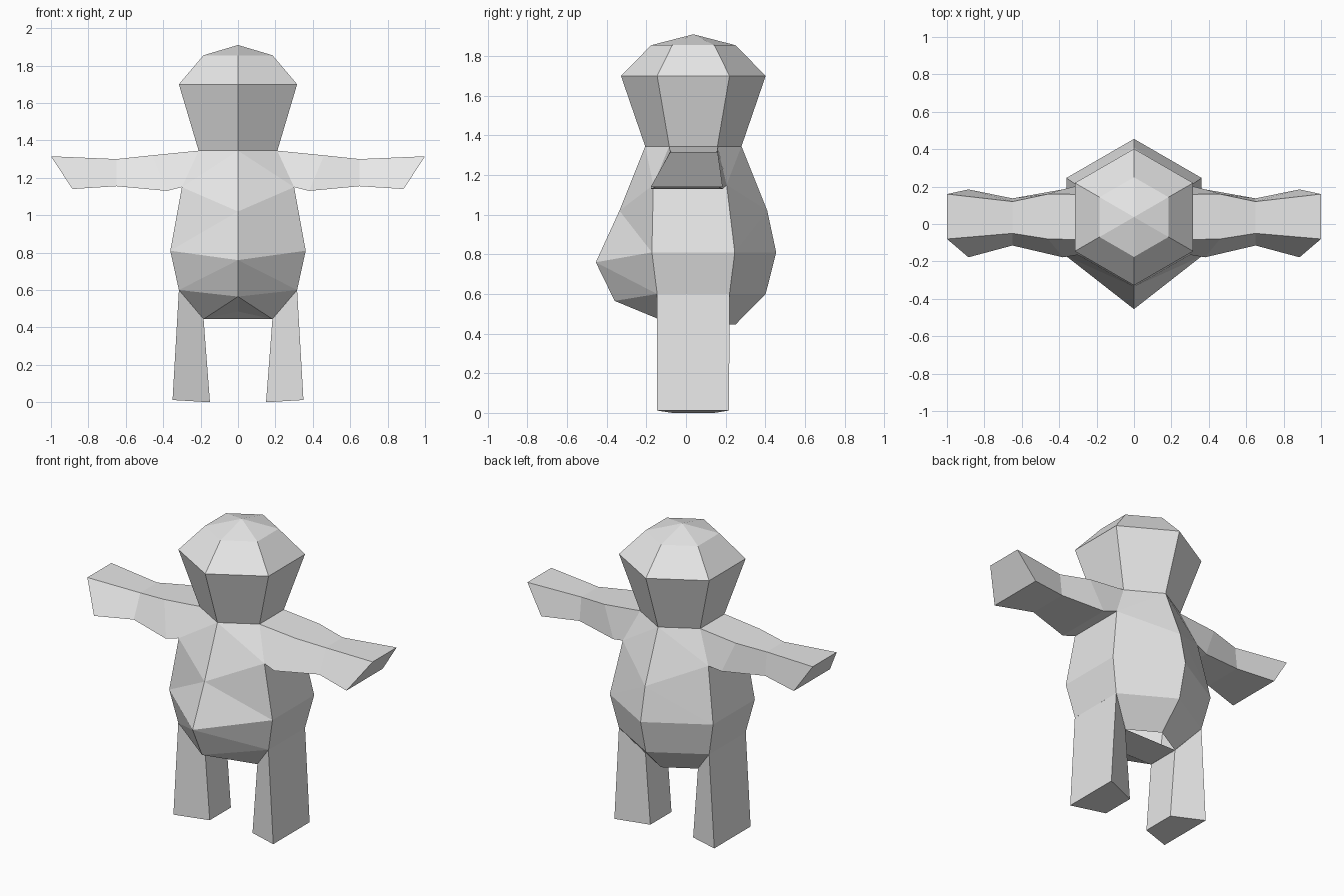
import bpy, bmesh, math

if "Cube" in bpy.data.objects:
    bpy.data.objects.remove(bpy.data.objects["Cube"])

grey = bpy.data.materials.new("plain grey")
grey.diffuse_color = (0.8, 0.8, 0.8, 1)
grey.use_nodes = True
grey.node_tree.nodes["Principled BSDF"].inputs["Base Color"].default_value = grey.diffuse_color
CY = 0.037  # y of the body axis


def loft(name, rings, skip=(), ridge=False, cap=None, mirror=False):
    """Join rings of equal size with flat faces. skip holds (level, side) openings."""
    bm = bmesh.new()
    vs = [[bm.verts.new(p) for p in r] for r in rings]
    n = len(rings[0])
    for k in range(len(vs) - 1):
        for i in range(n):
            if (k, i) in skip:
                continue
            j = (i + 1) % n
            a, b, c, d = vs[k][i], vs[k][j], vs[k + 1][j], vs[k + 1][i]
            if ridge and i in (0, 3):      # fold from the centre line outward
                faces = ((a, b, c), (a, c, d))
            elif ridge and i in (2, 5):
                faces = ((a, b, d), (b, c, d))
            else:
                faces = ((a, b, c, d),)
            for f in faces:
                bm.faces.new(f)
    for f in cap or ():
        bm.faces.new([vs[-1][i] for i in f])
    bmesh.ops.recalc_face_normals(bm, faces=bm.faces)
    me = bpy.data.meshes.new(name)
    bm.to_mesh(me)
    bm.free()
    me.materials.append(grey)
    ob = bpy.data.objects.new(name, me)
    bpy.context.collection.objects.link(ob)
    if mirror:
        ob.modifiers.new("mirror", 'MIRROR').use_mirror_merge = False
    return ob


def hexagon(r, z, front=None, side=None):
    """Six points from the front corner; the front and side corners can be moved."""
    pts = [(r * math.sin(i * math.pi / 3), CY - r * math.cos(i * math.pi / 3), z)
           for i in range(6)]
    if front:
        pts[0] = (0, *front)
    if side:
        x, y0, y1, sz = side
        pts[1], pts[2], pts[4], pts[5] = (x, y0, sz), (x, y1, sz), (-x, y1, sz), (-x, y0, sz)
    return pts


def quad(xa, ya0, ya1, za, xb, yb0, yb1, zb):
    """Limb section: first edge a, second edge b."""
    return [(xa, ya0, za), (xa, ya1, za), (xb, yb1, zb), (xb, yb0, zb)]


# head: three rings and a pointed crown
head = loft("head", [hexagon(0.243, 1.345), hexagon(0.365, 1.70), hexagon(0.213, 1.855)])
bm = bmesh.new()
bm.from_mesh(head.data)
tip = bm.verts.new((0, CY, 1.91))
for e in [e for e in bm.edges if all(v.co.z > 1.8 for v in e.verts)]:
    bm.faces.new((*e.verts, tip))
bmesh.ops.recalc_face_normals(bm, faces=bm.faces)
bm.to_mesh(head.data)
bm.free()

# torso with a pointed belly, open where the limbs join
loft("torso", [
    hexagon(0.243, 1.345),
    hexagon(0.373, 1.02, side=(0.30, -0.165, 0.205, 1.15)),
    hexagon(0.418, 0.81, front=(-0.455, 0.76)),
    hexagon(0.365, 0.60, front=(-0.36, 0.565)),
    hexagon(0.212, 0.445, front=(-0.135, 0.485)),
], skip={(0, 1), (0, 4), (3, 1), (3, 4)}, ridge=True, cap=((0, 1, 5), (1, 2, 4, 5)))

# arms, narrow at the top edge and wide below
loft("arms", [
    quad(0.21, -0.085, 0.158, 1.345, 0.30, -0.165, 0.205, 1.15),
    quad(0.46, -0.08, 0.16, 1.32, 0.38, -0.178, 0.185, 1.13),
    quad(0.65, -0.05, 0.12, 1.30, 0.65, -0.115, 0.137, 1.155),
    quad(1.0, -0.08, 0.16, 1.315, 0.885, -0.178, 0.185, 1.14),
], cap=((0, 1, 2, 3),), mirror=True)

# legs, straight down from the lower sides of the torso
loft("legs", [
    quad(0.316, -0.147, 0.22, 0.60, 0.184, -0.069, 0.143, 0.445),
    quad(0.35, -0.147, 0.217, 0.012, 0.15, -0.069, 0.143, 0.0),
], cap=((0, 1, 2, 3),), mirror=True)
